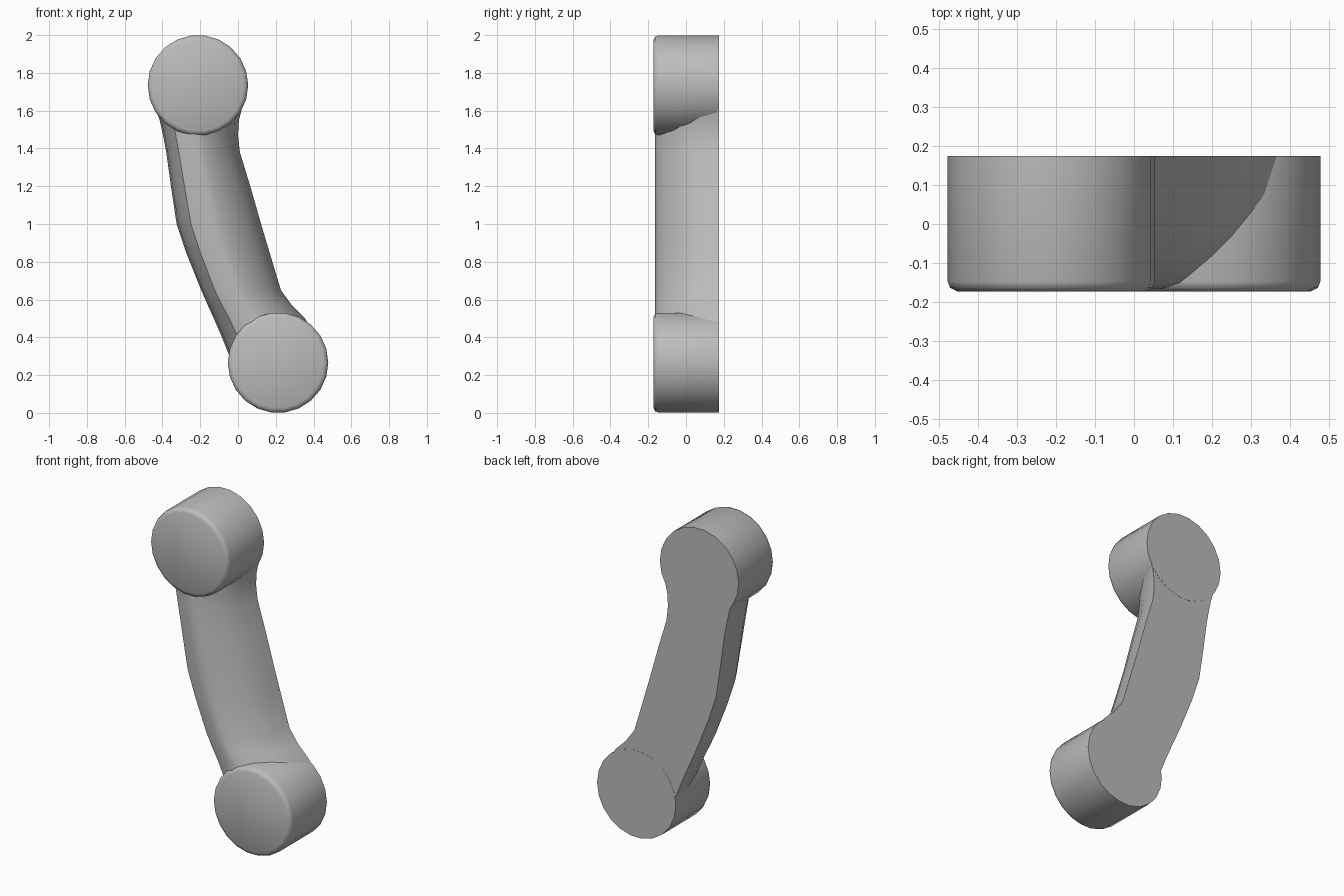
import bpy, bmesh, math

cube = bpy.data.objects.get("Cube")
if cube:
    bpy.data.objects.remove(cube, do_unlink=True)

grey = bpy.data.materials.new("plain_grey")
grey.use_nodes = True
colour = (0.5, 0.5, 0.5, 1)
grey.diffuse_color = colour
grey.node_tree.nodes["Principled BSDF"].inputs["Base Color"].default_value = colour

FRONT, BACK, RADIUS = -0.173, 0.175, 0.266


def finish(name, bm, angle):
    bmesh.ops.recalc_face_normals(bm, faces=bm.faces[:])
    mesh = bpy.data.meshes.new(name)
    bm.to_mesh(mesh)
    bm.free()
    mesh.materials.append(grey)
    obj = bpy.data.objects.new(name, mesh)
    bpy.context.collection.objects.link(obj)
    bpy.ops.object.select_all(action='DESELECT')
    obj.select_set(True)
    bpy.context.view_layer.objects.active = obj
    bpy.ops.object.shade_smooth_by_angle(angle=math.radians(angle))
    return obj


def loft(rings):
    # Skin closed rings and cap both ends
    bm = bmesh.new()
    rows = [[bm.verts.new(p) for p in ring] for ring in rings]
    for a, b in zip(rows, rows[1:]):
        for i in range(len(a)):
            j = (i + 1) % len(a)
            bm.faces.new((a[i], a[j], b[j], b[i]))
    bm.faces.new(rows[0])
    bm.faces.new(rows[-1])
    return bm


def end_disc(name, x, z, sides=22):
    # Round end with a softened front rim and a flat back
    rim = [(RADIUS, BACK), (RADIUS, FRONT + 0.025),
           (RADIUS - 0.006, FRONT + 0.009), (RADIUS - 0.024, FRONT)]
    rings = []
    for r, y in rim:
        turns = [math.tau * i / sides for i in range(sides)]
        rings.append([(x + r * math.cos(t), y, z + r * math.sin(t)) for t in turns])
    finish(name, loft(rings), 50)


end_disc("upper_earpiece", -0.212, 2 - RADIUS)
end_disc("lower_mouthpiece", 0.212, RADIUS)

# Curved grip: height, left edge, right edge
stations = [(1.65, -0.45, 0.03), (1.55, -0.415, 0.005), (1.47, -0.397, 0.0),
            (1.38, -0.38, 0.01), (1.2, -0.355, 0.065), (1.0, -0.325, 0.122),
            (0.85, -0.275, 0.167), (0.65, -0.195, 0.227), (0.57, -0.16, 0.285),
            (0.5, -0.128, 0.355), (0.4, -0.085, 0.41), (0.3, -0.045, 0.45)]
# Rounded section: share of the width, depth
section = [(0, BACK - 0.001), (0.02, 0.05), (0.08, -0.06), (0.17, -0.13),
           (0.4, -0.165), (0.53, -0.15), (0.7, -0.095), (0.84, -0.03),
           (0.95, 0.06), (1, BACK - 0.001)]
rings = [[(lo + (hi - lo) * u, y, z) for u, y in section] for z, lo, hi in stations]
finish("grip", loft(rings), 40)
